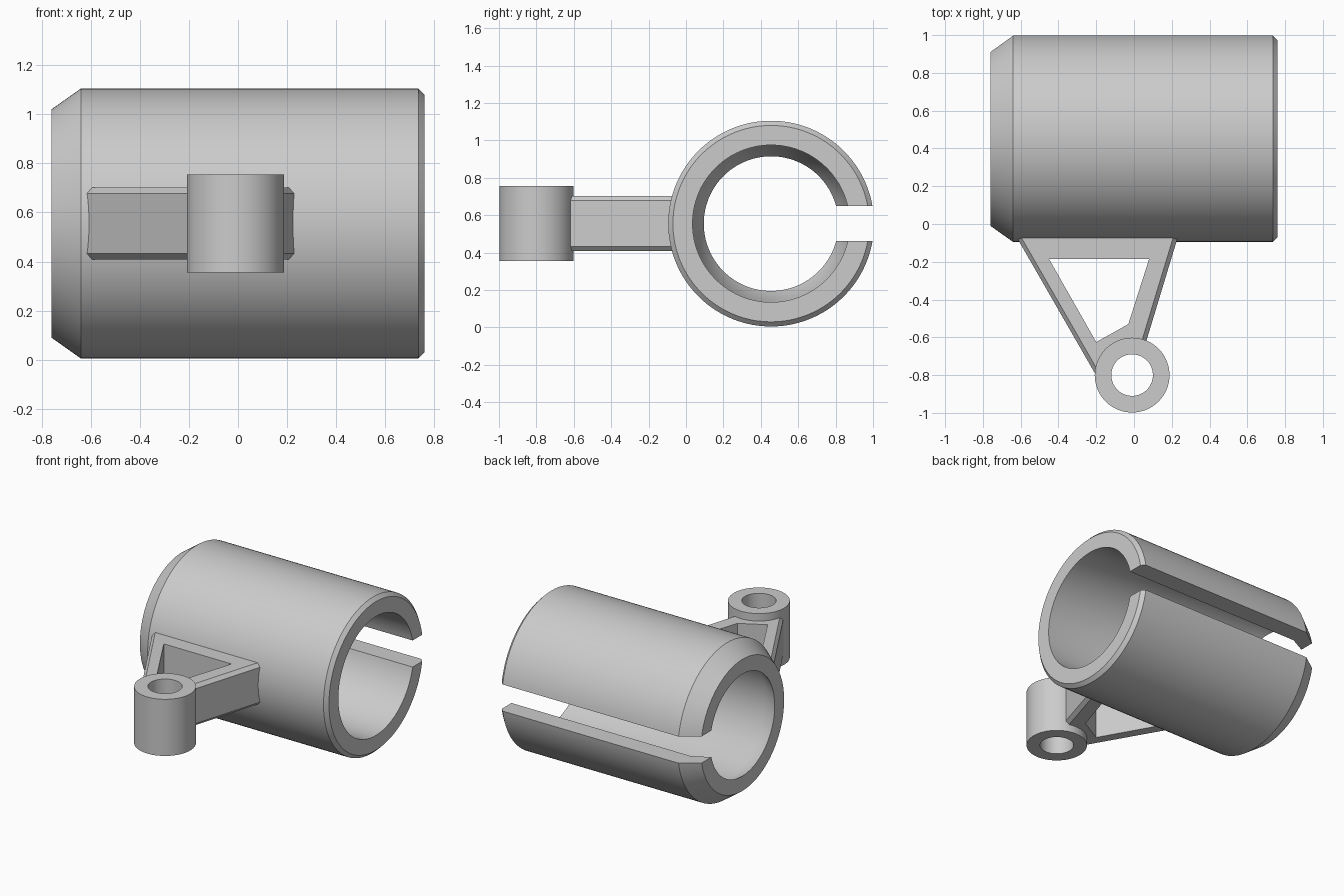
import bpy, bmesh, math

cube = bpy.data.objects.get("Cube")
if cube:
    bpy.data.objects.remove(cube, do_unlink=True)

grey = bpy.data.materials.new("plain grey")
grey.use_nodes = True
grey.diffuse_color = (0.6, 0.6, 0.6, 1)
grey.node_tree.nodes["Principled BSDF"].inputs["Base Color"].default_value = grey.diffuse_color

MID_Z = 0.555


def finish(name, bm, angle=30):
    bmesh.ops.recalc_face_normals(bm, faces=bm.faces)
    mesh = bpy.data.meshes.new(name)
    bm.to_mesh(mesh)
    bm.free()
    mesh.materials.append(grey)
    obj = bpy.data.objects.new(name, mesh)
    bpy.context.collection.objects.link(obj)
    bpy.ops.object.select_all(action="DESELECT")
    obj.select_set(True)
    bpy.context.view_layer.objects.active = obj
    bpy.ops.object.shade_smooth_by_angle(angle=math.radians(angle))
    return obj


def bridge(bm, a, b, closed=True):
    n = len(a)
    for i in range(n if closed else n - 1):
        j = (i + 1) % n
        bm.faces.new((a[i], a[j], b[j], b[i]))


# Slotted tube: (x, radius) section swept round the x axis, open at the back
def slotted_tube(section, centre_y, half_slot, steps=120):
    bm = bmesh.new()
    rings = []
    for s in range(steps + 1):
        ring = []
        for x, r in section:
            start = math.asin(half_slot / r)
            a = start + (2 * math.pi - 2 * start) * s / steps
            ring.append(bm.verts.new((x, centre_y + r * math.cos(a), MID_Z + r * math.sin(a))))
        rings.append(ring)
    for a, b in zip(rings, rings[1:]):
        bridge(bm, a, b)
    bm.faces.new(rings[0])
    bm.faces.new(rings[-1])
    return finish("slotted_tube", bm)


slotted_tube([(-0.76, 0.465), (-0.64, 0.55), (0.735, 0.55), (0.76, 0.525),
              (0.76, 0.42), (-0.64, 0.42), (-0.76, 0.36)], 0.455, 0.094)


# Pivot eye: upright ring
def pivot_eye(x, y, outer, inner, half_height, steps=64):
    bm = bmesh.new()
    loops = []
    for r, z in ((outer, -1), (outer, 1), (inner, 1), (inner, -1)):
        loops.append([bm.verts.new((x + r * math.cos(2 * math.pi * i / steps),
                                    y + r * math.sin(2 * math.pi * i / steps),
                                    MID_Z + z * half_height)) for i in range(steps)])
    for i in range(4):
        bridge(bm, loops[i], loops[(i + 1) % 4])
    return finish("pivot_eye", bm)


pivot_eye(-0.01, -0.8, 0.198, 0.11, 0.2)


# Triangular bracket: chamfered outside, straight window through the middle
def bracket(outline, window, half_height, chamfer):
    bm = bmesh.new()

    def loop(points, z):
        return [bm.verts.new((x, y, MID_Z + z)) for x, y in points]

    # The sloping sides move inwards; the hidden nose point stays put
    shift = (1, -1, -1, 0, 1)
    inset = [(x + s * chamfer, y) for (x, y), s in zip(outline, shift)]
    side = half_height - chamfer
    loops = [loop(inset, -half_height), loop(outline, -side), loop(outline, side),
             loop(inset, half_height), loop(window, half_height), loop(window, -half_height)]
    for i in range(len(loops)):
        bridge(bm, loops[i], loops[(i + 1) % len(loops)])
    return finish("triangular_bracket", bm, 20)


bracket([(-0.65, -0.02), (0.247, -0.02), (0.05, -0.67), (-0.13, -0.7), (-0.19, -0.82)],
        [(-0.45, -0.185), (0.08, -0.185), (-0.03, -0.53), (-0.115, -0.578), (-0.2, -0.625)],
        0.147, 0.024)
